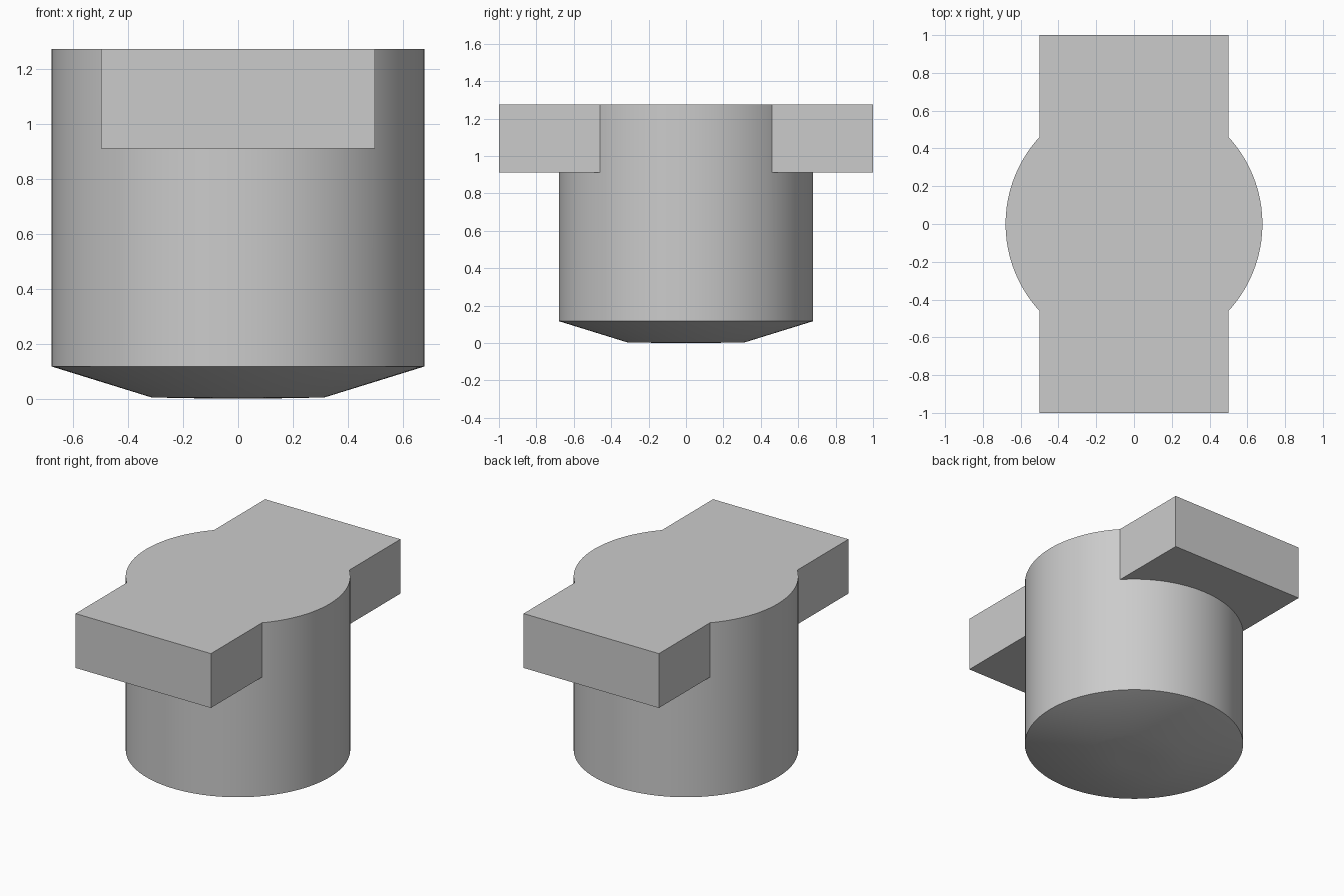
import bpy, bmesh, math

cube = bpy.data.objects.get("Cube")
if cube:
    bpy.data.objects.remove(cube, do_unlink=True)

RADIUS, TOP, SEGMENTS = 0.68, 1.275, 96
ARM_BOTTOM, ARM_WIDTH, ARM_LENGTH = 0.912, 1.0, 2.0

grey = bpy.data.materials.new("plain grey")
grey.use_nodes = True
colour = (0.6, 0.6, 0.6, 1)
grey.diffuse_color = colour
grey.node_tree.nodes["Principled BSDF"].inputs["Base Color"].default_value = colour


def add_object(name, bm):
    bmesh.ops.recalc_face_normals(bm, faces=bm.faces)
    mesh = bpy.data.meshes.new(name)
    bm.to_mesh(mesh)
    bm.free()
    mesh.materials.append(grey)
    obj = bpy.data.objects.new(name, mesh)
    bpy.context.collection.objects.link(obj)
    return obj


def lathe(name, profile):
    """Closed solid of revolution from (radius, height) points."""
    bm = bmesh.new()
    rings = []
    for radius, z in profile:
        rings.append([bm.verts.new((radius * math.cos(a), radius * math.sin(a), z))
                      for a in (math.tau * i / SEGMENTS for i in range(SEGMENTS))])
    for low, high in zip(rings, rings[1:]):
        for i in range(SEGMENTS):
            j = (i + 1) % SEGMENTS
            bm.faces.new((low[i], low[j], high[j], high[i]))
    bm.faces.new(rings[0][::-1])
    bm.faces.new(rings[-1])
    return add_object(name, bm)


# Round plug with a shallow tapered underside
plug = lathe("plug_with_crossbar",
             [(0.1, 0), (0.315, 0.004), (RADIUS, 0.117), (RADIUS, TOP)])

# Crossbar whose two ends stand out as lugs
bm = bmesh.new()
bmesh.ops.create_cube(bm, size=1)
bmesh.ops.scale(bm, verts=bm.verts, vec=(ARM_WIDTH, ARM_LENGTH, TOP - ARM_BOTTOM))
bmesh.ops.translate(bm, verts=bm.verts, vec=(0, 0, (TOP + ARM_BOTTOM) / 2))
crossbar = add_object("crossbar", bm)

# Join both into one solid with a flush top
union = plug.modifiers.new("union", "BOOLEAN")
union.operation = "UNION"
union.solver = "EXACT"
union.object = crossbar
bpy.ops.object.select_all(action="DESELECT")
plug.select_set(True)
bpy.context.view_layer.objects.active = plug
bpy.ops.object.modifier_apply(modifier=union.name)
bpy.data.objects.remove(crossbar, do_unlink=True)
bpy.ops.object.shade_smooth_by_angle(angle=math.radians(30))
